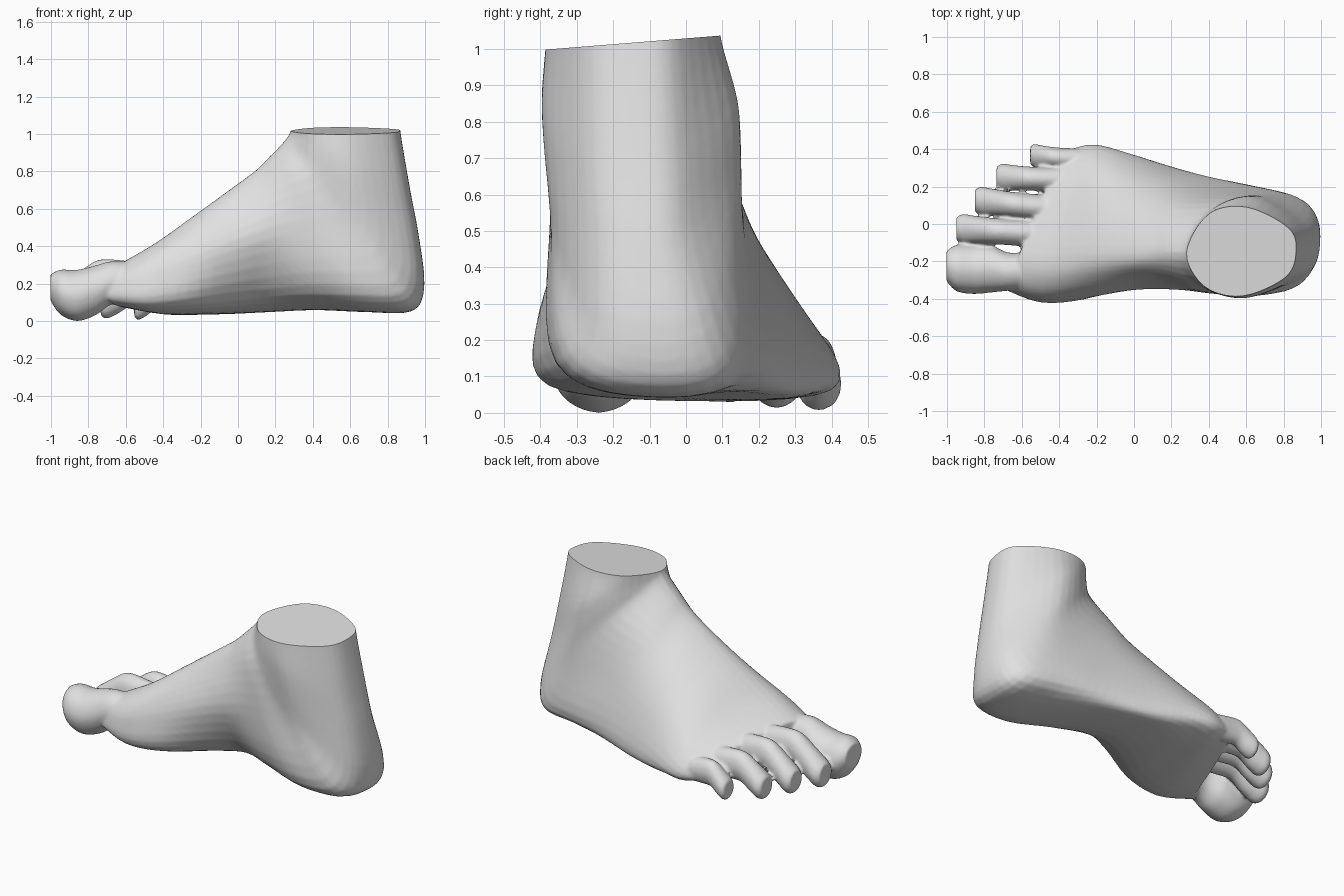
import bpy, bmesh, math
from mathutils import Vector

if "Cube" in bpy.data.objects:
    bpy.data.objects.remove(bpy.data.objects["Cube"])

skin = bpy.data.materials.new("plain_grey")
skin.diffuse_color = (0.75, 0.75, 0.75, 1)
skin.use_nodes = True
skin.node_tree.nodes["Principled BSDF"].inputs["Base Color"].default_value = skin.diffuse_color
parts = []


def smooth(points, steps, closed):
    """Catmull-Rom curve through a row of points."""
    n = len(points)
    pick = (lambda i: points[i % n]) if closed else (lambda i: points[min(max(i, 0), n - 1)])
    out = []
    for i in range(n if closed else n - 1):
        a, b, c, d = (pick(i + k) for k in (-1, 0, 1, 2))
        for s in range(steps):
            t = s / steps
            out.append(0.5 * (2 * b + (c - a) * t + (2 * a - 5 * b + 4 * c - d) * t * t
                              + (3 * b - a - 3 * c + d) * t ** 3))
    if not closed:
        out.append(points[-1].copy())
    return out


def loft(name, rings, steps=4):
    """Skin a smooth closed tube over control rings and cap both ends."""
    rings = [smooth(r, 5, True) for r in rings]
    columns = [smooth(list(col), steps, False) for col in zip(*rings)]
    bm = bmesh.new()
    grid = [[bm.verts.new(p) for p in ring] for ring in zip(*columns)]
    n = len(grid[0])
    for r0, r1 in zip(grid, grid[1:]):
        for j in range(n):
            k = (j + 1) % n
            bm.faces.new((r0[j], r0[k], r1[k], r1[j]))
    bm.faces.new(grid[0])
    bm.faces.new(grid[-1])
    bmesh.ops.recalc_face_normals(bm, faces=bm.faces)
    mesh = bpy.data.meshes.new(name)
    bm.to_mesh(mesh)
    bm.free()
    obj = bpy.data.objects.new(name, mesh)
    bpy.context.collection.objects.link(obj)
    parts.append(obj)


# Foot and ankle: sections fan from upright at the toes to level at the ankle.
# top x, top z, bottom x, bottom z, top y, inner y (3), bottom y, outer y (3, low to high)
sections = [
    (-.65, .31, -.65, .07, -.15, -.29, -.345, -.31, .00, .36, .325, .12),
    (-.45, .42, -.45, .035, -.17, -.33, -.408, -.375, .00, .395, .365, .14),
    (-.25, .56, -.25, .035, -.16, -.31, -.395, -.35, .05, .405, .33, .11),
    (-.02, .72, -.02, .04, -.16, -.28, -.355, -.22, .19, .375, .28, .08),
    (.10, .81, .18, .05, -.155, -.28, -.345, -.17, .20, .315, .24, .07),
    (.17, .88, .42, .06, -.15, -.30, -.355, -.27, .09, .25, .205, .075),
    (.22, .93, .68, .05, -.15, -.325, -.375, -.355, -.09, .19, .18, .08),
    (.25, .965, .93, .055, -.15, -.335, -.372, -.335, -.10, .135, .165, .085),
    (.265, .985, .995, .19, -.15, -.34, -.377, -.275, -.10, .08, .155, .08),
    (.275, 1.0, .965, .46, -.15, -.34, -.39, -.27, -.12, .015, .15, .075),
    (.28, 1.015, .92, .70, -.145, -.335, -.395, -.28, -.13, .0, .14, .065),
    (.285, 1.035, .865, 1.03, -.145, -.33, -.383, -.285, -.145, -.02, .09, .055),
]
levels = (0, .15, .5, .9, 1, .93, .55, .2)
rings = []
for tx, tz, bx, bz, *ys in sections:
    slant = 0.41 * min(1, max(0, (-0.1 - tx) / 0.5))   # toe line runs back towards the little toe
    rings.append([Vector((tx + (bx - tx) * t + slant * (y + .25), y, tz + (bz - tz) * t))
                  for t, y in zip(levels, ys)])
rings.append([p + Vector((0, 0, .1)) for p in rings[-1]])   # spare length, cut off below
loft("foot_and_ankle", rings)


def toe(name, rows):
    """Rows of x, y, z centre, half width, half height from root to tip."""
    angles = [math.tau * k / 8 for k in range(8)]
    loft(name, [[Vector((x, y + w * math.cos(a), z + h * math.sin(a))) for a in angles]
                for x, y, z, w, h in rows])


# Big toe
toe("big_toe", [
    (-.53, -.25, .20, .10, .11),
    (-.67, -.255, .205, .102, .115),
    (-.76, -.24, .165, .126, .133),
    (-.86, -.24, .137, .134, .137),
    (-.95, -.235, .155, .124, .12),
    (-1.003, -.225, .18, .08, .07),
])

# Smaller toes share one bent shape: distance, height, width and thickness factors
bend = [(0, .9, 1.0, 1.2), (.3, .95, .92, 1.3), (.55, .95, .92, 1.3),
        (.75, .72, .98, 1.3), (.92, .52, 1.05, 1.17), (1, .52, .8, .85)]
small_toes = {
    "second_toe": (-.50, -.055, -.95, -.025, .076, .24),
    "third_toe": (-.43, .08, -.85, .125, .074, .22),
    "fourth_toe": (-.37, .235, -.735, .25, .070, .18),
    "little_toe": (-.30, .345, -.555, .367, .060, .145),
}
for name, (rx, ry, tx, ty, w, z) in small_toes.items():
    toe(name, [(rx + (tx - rx) * s, ry + (ty - ry) * s, z * kz, w * kw, w * kh)
               for s, kz, kw, kh in bend])

# Merge foot and toes into one skin with soft webs
bpy.ops.object.select_all(action='DESELECT')
for obj in parts:
    obj.select_set(True)
foot = parts[0]
bpy.context.view_layer.objects.active = foot
bpy.ops.object.join()
foot.name = "foot"
remesh = foot.modifiers.new("merge", 'REMESH')
remesh.mode = 'VOXEL'
remesh.voxel_size = 0.01
relax = foot.modifiers.new("relax", 'SMOOTH')
relax.factor, relax.iterations = 0.5, 5
for modifier in (remesh.name, relax.name):
    bpy.ops.object.modifier_apply(modifier=modifier)

# Flat ankle cut, dipping slightly on the inner side
bm = bmesh.new()
bm.from_mesh(foot.data)
cut = bmesh.ops.bisect_plane(bm, geom=bm.verts[:] + bm.edges[:] + bm.faces[:],
                             plane_co=(0, -.15, 1.017), plane_no=(0, -.08, 1), clear_outer=True)
rim = [e for e in cut["geom_cut"] if isinstance(e, bmesh.types.BMEdge)]
bmesh.ops.holes_fill(bm, edges=rim, sides=0)
bmesh.ops.recalc_face_normals(bm, faces=bm.faces)
bm.to_mesh(foot.data)
bm.free()
foot.data.materials.clear()
foot.data.materials.append(skin)
bpy.ops.object.shade_smooth_by_angle(angle=math.radians(50))
